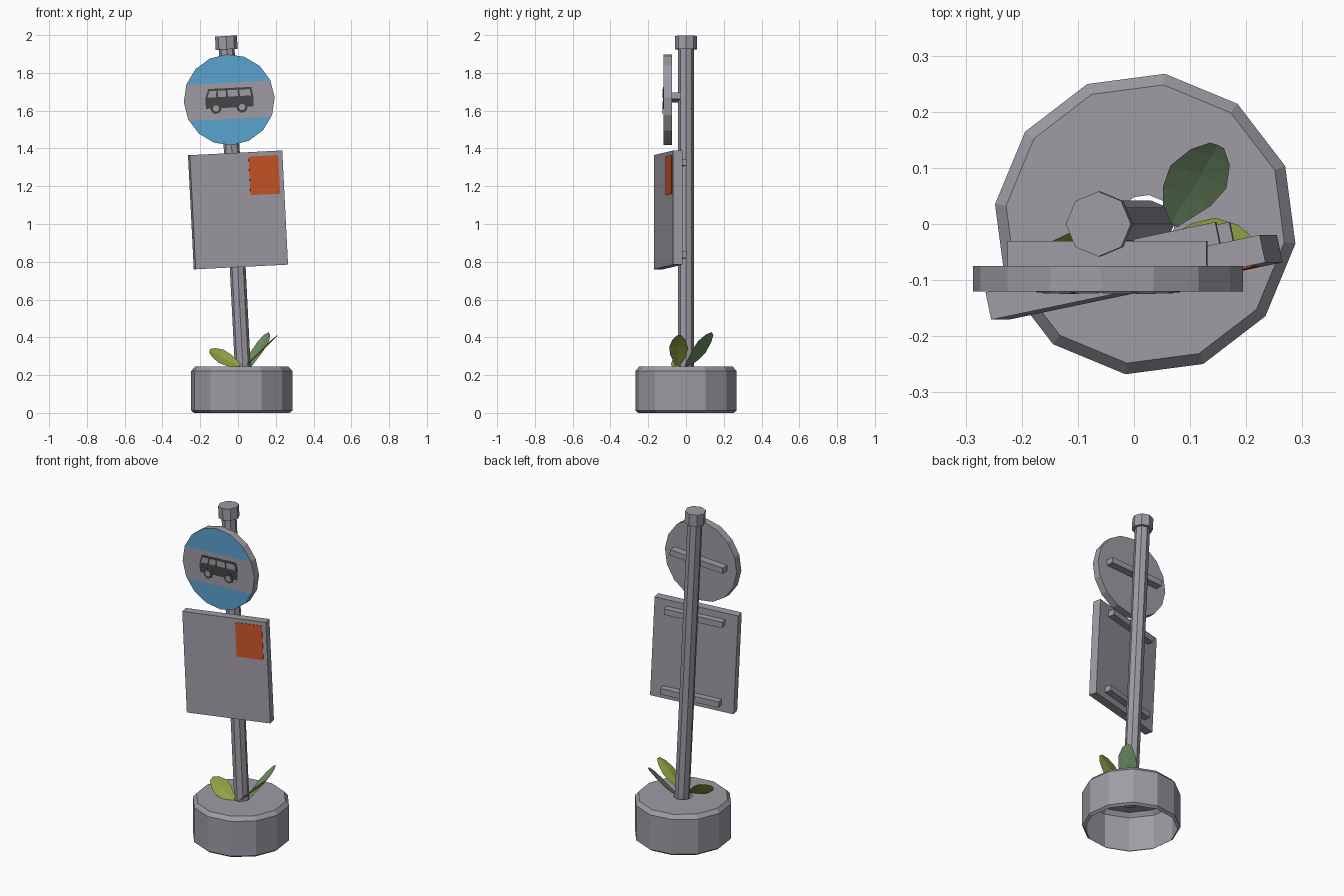
import bpy, bmesh, math
from mathutils import Matrix, Vector

if "Cube" in bpy.data.objects:
    bpy.data.objects.remove(bpy.data.objects["Cube"])

def mat(name, r, g, b):
    m = bpy.data.materials.new(name)
    m.diffuse_color = (r, g, b, 1)
    m.use_nodes = True
    m.node_tree.nodes["Principled BSDF"].inputs["Base Color"].default_value = m.diffuse_color
    return m

GREY = mat("grey", .345, .33, .375)
BLUE = mat("sign blue", .10, .36, .63)
ORANGE = mat("notice orange", .60, .09, .02)
DARK = mat("icon dark", .06, .06, .062)
GREEN = mat("leaf green", .27, .36, .055)
SAGE = mat("leaf sage", .15, .26, .13)

# Frames: leaning pole, twisted notice board, round sign (its face lies in x-z)
T = Matrix.Translation
POLE = T((.0375, 0, 0)) @ Matrix.Rotation(math.radians(-2.9), 4, 'Y')
BOARD = POLE @ T((.017, -.095, 1.075)) @ Matrix.Rotation(math.radians(11.8), 4, 'Z')
SIGN = POLE @ T((0, -.0975, 1.66))

def finish(bm, name, mats, frame=Matrix()):
    bm.transform(frame)
    me = bpy.data.meshes.new(name)
    bm.to_mesh(me)
    bm.free()
    for m in mats:
        me.materials.append(m)
    ob = bpy.data.objects.new(name, me)
    bpy.context.collection.objects.link(ob)
    return ob

def box(name, size, centre, frame, m=GREY, bevel=0):
    bm = bmesh.new()
    bmesh.ops.create_cube(bm, size=1, matrix=T(centre) @ Matrix.Diagonal((*size, 1)))
    if bevel:
        edges = [e for e in bm.edges if abs((e.verts[0].co - e.verts[1].co).y) > 1e-4]
        bmesh.ops.bevel(bm, geom=edges, offset=bevel, segments=1, affect='EDGES')
    return finish(bm, name, [m], frame)

def cylinder(bm, sides, r, depth, matrix):
    bmesh.ops.create_cone(bm, cap_ends=True, segments=sides, radius1=r, radius2=r,
                          depth=depth, matrix=matrix)

def plate(name, pts, y, m, frame, depth=.003):
    """Flat x-z outline with its front at y."""
    bm = bmesh.new()
    f = bm.faces.new([bm.verts.new((x, y, z)) for x, z in pts])
    g = bmesh.ops.extrude_face_region(bm, geom=[f])["geom"]
    for v in g:
        if isinstance(v, bmesh.types.BMVert):
            v.co.y += depth
    bmesh.ops.recalc_face_normals(bm, faces=bm.faces)
    return finish(bm, name, [m], frame)

def circle(cx, cz, r, n=10):
    return [(cx + r * math.cos(2 * math.pi * i / n), cz + r * math.sin(2 * math.pi * i / n))
            for i in range(n)]

# Base: open-bottomed 12-sided shell with a hole for the pole
bm = bmesh.new()
rings = []
for r, z in [(.255, 0), (.27, .012), (.27, .222), (.25, .245), (.052, .245)]:
    rings.append([bm.verts.new((.02 + r * math.cos(a), r * math.sin(a), z))
                  for a in (math.radians(22.5 + 30 * i) for i in range(12))])
for lo, hi in zip(rings, rings[1:]):
    for i in range(12):
        j = (i + 1) % 12
        bm.faces.new((lo[i], lo[j], hi[j], hi[i]))
finish(bm, "base", [GREY])

# Pole and cap
for name, r, z0, z1 in [("pole", .042, .15, 1.95), ("pole_cap", .058, 1.927, 1.998)]:
    bm = bmesh.new()
    cylinder(bm, 8, r, z1 - z0, T((0, 0, (z0 + z1) / 2)))
    finish(bm, name, [GREY], POLE)

# Round sign: front face cut into blue, grey and blue bands
bm = bmesh.new()
cylinder(bm, 16, .241, .045, Matrix.Rotation(math.pi / 2, 4, 'X'))
for z in (.09, -.102):
    front = [f for f in bm.faces if f.normal.y < -.9]
    geom = front + list({e for f in front for e in f.edges}) + list({v for f in front for v in f.verts})
    bmesh.ops.bisect_plane(bm, geom=geom, plane_co=(0, 0, z), plane_no=(0, 0, 1))
    bm.normal_update()
for f in bm.faces:
    if f.normal.y < -.9 and not -.102 < f.calc_center_median().z < .09:
        f.material_index = 1
finish(bm, "round_sign", [GREY, BLUE], SIGN)
box("sign_rail", (.355, .045, .035), (0, .045, .012), SIGN)

# Bus pictogram
plate("bus_body", [(-.125, -.042), (-.127, .01), (-.108, .062), (.12, .062),
                   (.129, .01), (.126, -.042)], -.0245, DARK, SIGN)
for i, (bl, br, tl, tr) in enumerate([(-.115, -.07, -.101, -.065), (-.06, -.016, -.056, -.016),
                                      (-.006, .048, -.006, .046), (.058, .117, .056, .112)]):
    plate(f"bus_window_{i}", [(bl, .017), (br, .017), (tr, .051), (tl, .051)], -.026, GREY, SIGN)
for i, x in enumerate((-.072, .066)):
    plate(f"bus_wheel_{i}", circle(x, -.042, .03), -.026, DARK, SIGN)
    plate(f"bus_hub_{i}", circle(x, -.042, .017), -.0275, GREY, SIGN)

# Notice board, its rails and the orange notice
box("notice_board", (.5, .05, .605), (0, 0, 0), BOARD)
for i, z in enumerate((.245, -.245)):
    box(f"board_rail_{i}", (.35, .04, .036), (0, .044, z), BOARD)
box("orange_notice", (.16, .004, .205), (.146, -.026, .177), BOARD, ORANGE, bevel=.006)

# Leaves: folded blades along base -> tip, half width given as a vector
def leaf(name, base, tip, half, m):
    base, tip, half = Vector(base), Vector(tip), Vector(half)
    fold = (tip - base).cross(half).normalized() * .008
    bm = bmesh.new()
    rows = []
    for t, w in [(0, .25), (.35, .85), (.6, 1), (.85, .7), (1, .25)]:
        c = base.lerp(tip, t)
        rows.append([bm.verts.new(c - half * w), bm.verts.new(c + fold * w), bm.verts.new(c + half * w)])
    for a, b in zip(rows, rows[1:]):
        for k in (0, 1):
            bm.faces.new((a[k], a[k + 1], b[k + 1], b[k]))
    bmesh.ops.recalc_face_normals(bm, faces=bm.faces)
    if sum(f.normal.z for f in bm.faces) < 0:
        bmesh.ops.reverse_faces(bm, faces=bm.faces)
    finish(bm, name, [m])

leaf("leaf_left", (.01, -.05, .25), (-.15, -.04, .33), (.012, .035, .036), GREEN)
leaf("leaf_right", (.045, -.045, .25), (.21, -.035, .41), (0, .05, -.003), GREEN)
leaf("leaf_back", (.065, .0, .245), (.148, .14, .42), (.05, -.02, .03), SAGE)
